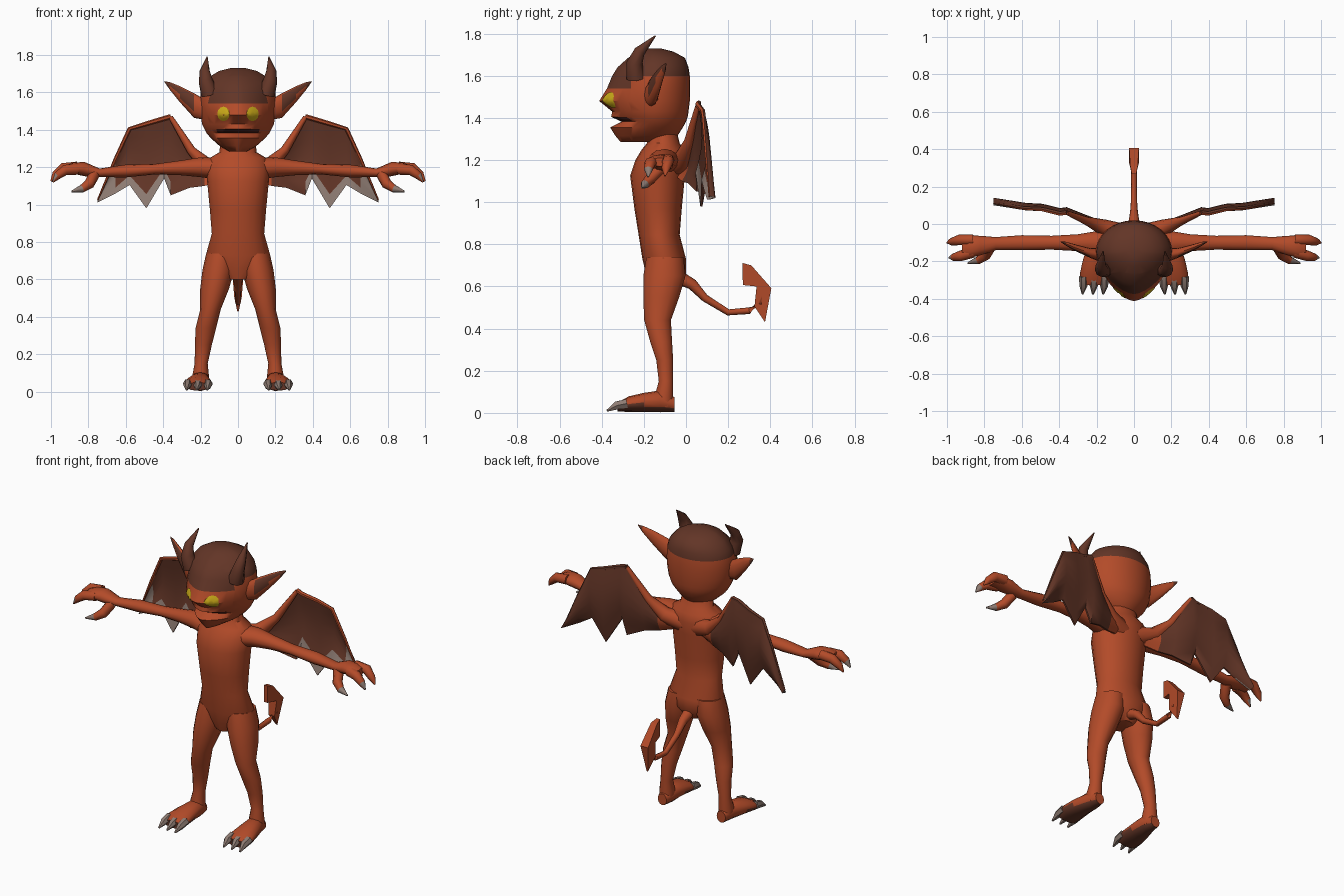
import bpy, bmesh
from math import sin, cos, pi, radians
from mathutils import Vector

if "Cube" in bpy.data.objects:
    bpy.data.objects.remove(bpy.data.objects["Cube"])


def material(name, rgb):
    m = bpy.data.materials.new(name)
    m.use_nodes = True
    m.diffuse_color = (*rgb, 1)
    m.node_tree.nodes["Principled BSDF"].inputs["Base Color"].default_value = (*rgb, 1)
    return m


SKIN = material("red_skin", (0.45, 0.07, 0.022))
BROWN = material("dark_brown", (0.125, 0.036, 0.02))
YELLOW = material("yellow_eye", (0.62, 0.42, 0.01))
GREY = material("claw_grey", (0.27, 0.2, 0.17))
DARK = material("mouth_dark", (0.06, 0.012, 0.008))


def skin(name, rings, mats, rule=None, mirror=False, cuts=(), angle=50):
    """Join a row of equal rings into a closed mesh; rule(centre, normal) picks the colour."""
    bm = bmesh.new()
    rows = [[bm.verts.new(p) for p in ring] for ring in rings]
    n = len(rows[0])
    for a, b in zip(rows, rows[1:]):
        for i in range(n):
            j = (i + 1) % n
            bm.faces.new((a[i], a[j], b[j], b[i]))
    bm.faces.new(rows[0][::-1])
    bm.faces.new(rows[-1])
    for co, no in cuts:
        bmesh.ops.bisect_plane(bm, geom=bm.verts[:] + bm.edges[:] + bm.faces[:],
                               plane_co=co, plane_no=no)
    bmesh.ops.recalc_face_normals(bm, faces=bm.faces)
    bm.normal_update()
    for f in bm.faces:
        if rule:
            f.material_index = int(rule(f.calc_center_median(), f.normal))
    me = bpy.data.meshes.new(name)
    bm.to_mesh(me)
    bm.free()
    for m in mats:
        me.materials.append(m)
    me.shade_smooth()
    me.set_sharp_from_angle(angle=radians(angle))
    ob = bpy.data.objects.new(name, me)
    bpy.context.collection.objects.link(ob)
    if mirror:
        mod = ob.modifiers.new("Mirror", "MIRROR")
        mod.use_mirror_merge = False
    return ob


def oval(c, u, v, a, b, sides):
    return [Vector(c) + u * (a * cos(2 * pi * i / sides)) + v * (b * sin(2 * pi * i / sides))
            for i in range(sides)]


X, Y, Z = Vector((1, 0, 0)), Vector((0, 1, 0)), Vector((0, 0, 1))


def column(stations, sides=16):
    """Level rings from (z, x centre, half width, front y, back y)."""
    return [oval((x, (f + b) / 2, z), X, Y, w, (b - f) / 2, sides) for z, x, w, f, b in stations]


def tube(path, radii, sides=8):
    """Round rings that follow a path."""
    pts = [Vector(p) for p in path]
    rings = []
    for i, p in enumerate(pts):
        t = (pts[min(i + 1, len(pts) - 1)] - pts[max(i - 1, 0)]).normalized()
        u = t.cross(Y if abs(t.y) < 0.8 else Z).normalized()
        rings.append(oval(p, u, t.cross(u), radii[i], radii[i], sides))
    return rings


# Torso and neck
skin("torso", column([
    (.6, 0, .06, -.17, -.04), (.66, 0, .14, -.19, -.0), (.73, 0, .172, -.207, .0),
    (.845, 0, .14, -.225, -.03), (.97, 0, .15, -.245, -.02), (1.125, 0, .165, -.265, -.005),
    (1.2, 0, .17, -.24, 0), (1.25, 0, .15, -.21, -.01), (1.28, 0, .1, -.185, -.03),
    (1.36, 0, .09, -.18, -.05)], 20), [SKIN])

# Legs and feet
skin("leg", column([
    (.74, .09, .08, -.19, -.01), (.65, .105, .085, -.205, 0), (.55, .125, .077, -.205, -.03),
    (.44, .147, .055, -.2, -.07), (.34, .172, .055, -.172, -.065), (.25, .185, .045, -.142, -.06),
    (.15, .197, .035, -.13, -.06), (.08, .2, .045, -.15, -.06), (.03, .2, .04, -.15, -.06)], 14),
    [SKIN], mirror=True)
foot = [(-.055, .2, .04, .03, .035), (-.12, .2, .055, .05, .052), (-.2, .21, .05, .065, .045),
        (-.27, .215, .042, .075, .037), (-.325, .215, .028, .065, .022)]
skin("foot", [oval((x, y, z), X, Z, a, b, 12) for y, x, z, a, b in foot], [SKIN, BROWN],
     lambda c, n: n.z < -.4 or c.y < -.3, mirror=True)
for i in range(3):
    x = .16 + i * .055
    skin("toe_claw_%d" % (i + 1), tube([(x, -.28, .045), (x, -.33, .035), (x + .005, -.375, .01)],
                                       (.024, .022, .005), 6), [GREY], mirror=True)

# Arms and fingers
arm = [(.08, -.11, 1.19, .09, .06), (.2, -.1, 1.2, .062, .053), (.3, -.1, 1.197, .045, .04),
       (.44, -.1, 1.19, .037, .028), (.6, -.1, 1.18, .04, .034), (.74, -.105, 1.17, .035, .023),
       (.82, -.115, 1.19, .052, .038), (.88, -.122, 1.195, .06, .03), (.92, -.125, 1.19, .05, .02)]
skin("arm", [oval((x, y, z), Y, Z, a, b, 12) for x, y, z, a, b in arm], [SKIN], mirror=True)
fingers = {
    "back_finger": [(.86, -.085, 1.2), (.935, -.085, 1.195), (.975, -.095, 1.16), (1, -.1, 1.125)],
    "front_finger": [(.86, -.15, 1.19), (.925, -.17, 1.185), (.965, -.178, 1.155), (.99, -.18, 1.12)],
    "thumb": [(.77, -.125, 1.16), (.795, -.17, 1.11), (.835, -.195, 1.085), (.89, -.21, 1.07)]}
for name, path in fingers.items():
    tip = .855 if name == "thumb" else .975
    skin(name, tube(path, (.03, .028, .021, .004)), [SKIN, GREY],
         lambda c, n: c.x > tip and name != "back_finger", mirror=True)

# Head: level rings of (z, half width, front y, back y), pointed at the face
HEAD = [(1.285, .05, -.31, -.1), (1.315, .1, -.335, -.04), (1.355, .145, -.36, -.015),
        (1.382, .168, -.305, 0), (1.405, .18, -.355, .008), (1.43, .192, -.35, .012),
        (1.48, .2, -.412, .018), (1.54, .205, -.375, .02), (1.6, .2, -.35, .018),
        (1.64, .188, -.325, .012), (1.685, .15, -.275, -.005), (1.715, .1, -.225, -.06),
        (1.73, .04, -.18, -.12)]
MID = -.15


def head_ring(z, w, front, back, sides=32):
    ring = []
    for i in range(sides):
        c, s = cos(2 * pi * i / sides), sin(2 * pi * i / sides)
        e, d = (1.25, MID - front) if s < 0 else (1, back - MID)
        ring.append(((w * abs(c) ** e) * (1 if c > 0 else -1),
                     MID + d * abs(s) ** e * (1 if s > 0 else -1), z))
    return ring


def face_y(x, z):
    for (z0, w0, f0, _), (z1, w1, f1, _) in zip(HEAD, HEAD[1:]):
        if z0 <= z <= z1:
            t = (z - z0) / (z1 - z0)
            w, f = w0 + t * (w1 - w0), f0 + t * (f1 - f0)
            return MID - (MID - f) * (1 - (abs(x) / w) ** 1.6) ** .625


def head_colour(c, n):
    if c.z > 1.6 or (c.z > 1.54 and c.y < -.26):
        return 1
    return 2 if 1.382 < c.z < 1.405 and abs(c.x) < .11 and c.y < -.2 else 0


skin("head", [head_ring(*r) for r in HEAD], [SKIN, BROWN, DARK], head_colour,
     cuts=[((0, -.26, 0), (0, 1, 0))])

# Eyes: thin plates that follow the face
eye = []
for s in (1, .7, .35):
    pts = [(.078 + .033 * s * cos(pi * i / 6), 1.485 + .039 * s * sin(pi * i / 6)) for i in range(12)]
    eye.append([(x, face_y(x, z) - .005, z) for x, z in pts])
skin("eye", eye, [YELLOW], mirror=True)

# Horns and ears
skin("horn", tube([(.15, -.235, 1.59), (.172, -.245, 1.66), (.178, -.22, 1.715), (.165, -.145, 1.79)],
                  (.048, .038, .027, .003)), [BROWN], mirror=True)
ear = [(.16, -.17, 1.5, .04, .05), (.235, -.155, 1.53, .026, .066), (.31, -.128, 1.59, .018, .043),
       (.365, -.105, 1.635, .01, .02), (.392, -.095, 1.657, .002, .003)]
skin("ear", [oval((x, y, z), Y, Z, a, b, 12) for x, y, z, a, b in ear], [SKIN, BROWN],
     lambda c, n: c.x > .365 or (n.y < -.85 and c.x > .24), mirror=True)

# Wings: columns of (x, y, top z, bottom z), thin front and back skins
WING = [(.1, -.03, 1.2, 1.12), (.18, -.005, 1.24, 1.1), (.26, .025, 1.32, 1.09),
        (.36, .065, 1.475, 1.05), (.395, .06, 1.465, 1.14), (.49, .083, 1.437, .98),
        (.58, .088, 1.41, 1.105), (.655, .1, 1.25, 1.06), (.75, .115, 1.03, 1.012)]
ROWS = 6
wing = []
for x, y, top, low in WING:
    side = []
    for i in range(ROWS + 1):
        t = i / ROWS
        side.append((x, y + .025 * sin(pi * t) - .01 * t, top + (low - top) * t))
    wing.append([(a, b - .005, c) for a, b, c in side] + [(a, b + .005, c) for a, b, c in side[::-1]])


def wing_colour(c, n):
    if c.x < .2:
        return 1
    if n.y < 0:
        return 2 if c.z < 1.13 and c.x > .37 else 0
    return 2 if c.z < 1.04 else 0


skin("wing", wing, [BROWN, SKIN, GREY], wing_colour, mirror=True)
skin("wing_root", tube([(.05, -.06, 1.17), (.16, -.02, 1.2), (.25, .015, 1.29), (.36, .06, 1.468)],
                       (.06, .045, .024, .012)), [SKIN], mirror=True)
skin("wing_edge", tube([(x, y - .004, top - .004) for x, y, top, low in WING[3:]],
                       (.013, .013, .012, .011, .009, .004), 6), [SKIN, BROWN],
     lambda c, n: n.y > .1, mirror=True)

# Tail and its barbed end
skin("tail", tube([(0, -.05, .65), (0, .03, .61), (0, .09, .545), (0, .2, .477), (0, .3, .485),
                   (0, .35, .52), (0, .365, .57)], (.035, .026, .018, .015, .016, .02, .022)), [SKIN])
barb = [(.267, .712, .012), (.31, .7, .02), (.405, .592, .026), (.375, .43, .004),
        (.325, .505, .02), (.335, .6, .028), (.27, .607, .012)]
skin("tail_barb", [[(s * w, y, z) for y, z, w in barb] for s in (-1, 1)], [SKIN], angle=30)
